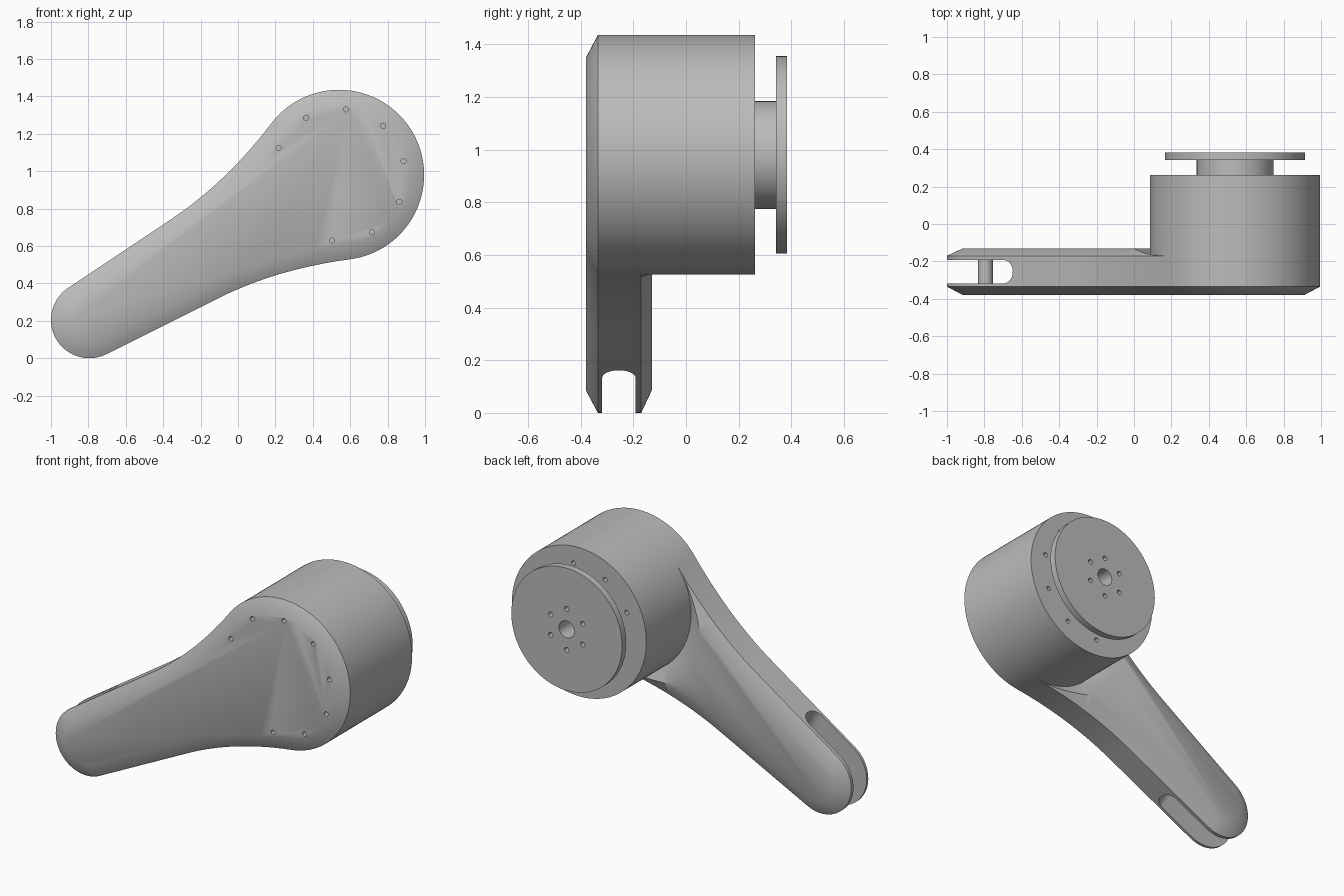
import bpy, bmesh
from math import sin, cos, pi, radians, hypot
from mathutils import Vector

if "Cube" in bpy.data.objects:
    bpy.data.objects.remove(bpy.data.objects["Cube"])

grey = bpy.data.materials.new("machined grey")
grey.use_nodes = True
grey.diffuse_color = (0.5, 0.5, 0.5, 1)
grey.node_tree.nodes["Principled BSDF"].inputs["Base Color"].default_value = (0.5, 0.5, 0.5, 1)

# Arm frame: u runs from the fork end to the drum, v across it
FORK, DRUM = Vector((-0.795, 0.205)), Vector((0.54, 0.98))
R_FORK, R_DRUM = 0.205, 0.455
LENGTH = (DRUM - FORK).length
U = (DRUM - FORK).normalized()
V = Vector((-U.y, U.x))
JOIN = radians(113)          # where the fillet meets the drum


def world(u, v, y):
    p = FORK + U * u + V * v
    return (p.x, y, p.y)


def arc(cu, r, a0, a1, n):
    return [(cu + r * cos(a0 + (a1 - a0) * i / n), r * sin(a0 + (a1 - a0) * i / n))
            for i in range(n + 1)]


def circle(cu, r, n=24, cv=0):
    return [(u, v + cv) for u, v in arc(cu, r, 0, 2 * pi, n)[:-1]]


def outline():
    """Closed teardrop: drum arc, concave flank, fork arc, mirrored flank."""
    drum = arc(LENGTH, R_DRUM, -JOIN, JOIN, 72)
    fork = arc(0, R_FORK, pi / 2 + 0.06, 3 * pi / 2 - 0.06, 36)
    end, mid, start = Vector(drum[-1]), Vector((1.0, 0.267)), Vector((0.65, 0.246))
    flank = [end * (1 - t) ** 2 + mid * 2 * t * (1 - t) + start * t * t
             for t in [i / 14 for i in range(1, 15)]]
    flank = [tuple(p) for p in flank]
    return drum + flank + fork + [(u, -v) for u, v in reversed(flank)]


def inset(pts, d):
    res = []
    for i, (u, v) in enumerate(pts):
        a, b = pts[i - 1], pts[(i + 1) % len(pts)]
        du, dv = b[0] - a[0], b[1] - a[1]
        k = d / hypot(du, dv)
        res.append((u - dv * k, v + du * k))
    return res


def loft(bm, layers):
    """Skin a stack of (outline, y) layers and cap both ends."""
    rings = [[bm.verts.new(world(u, v, y)) for u, v in pts] for pts, y in layers]
    for a, b in zip(rings, rings[1:]):
        for i in range(len(a)):
            bm.faces.new((a[i - 1], a[i], b[i], b[i - 1]))
    bm.faces.new(rings[0])
    bm.faces.new(rings[-1])


def finish(name, bm):
    bmesh.ops.recalc_face_normals(bm, faces=bm.faces[:])
    mesh = bpy.data.meshes.new(name)
    bm.to_mesh(mesh)
    bm.free()
    mesh.materials.append(grey)
    ob = bpy.data.objects.new(name, mesh)
    bpy.context.collection.objects.link(ob)
    return ob


def solid(name, *stacks):
    bm = bmesh.new()
    for layers in stacks:
        loft(bm, layers)
    return finish(name, bm)


def activate(ob):
    bpy.ops.object.select_all(action='DESELECT')
    ob.select_set(True)
    bpy.context.view_layer.objects.active = ob


def cut(ob, cutter):
    cutter.hide_render = True
    mod = ob.modifiers.new("cut", 'BOOLEAN')
    mod.operation, mod.solver, mod.object = 'DIFFERENCE', 'EXACT', cutter
    activate(ob)
    bpy.ops.object.modifier_apply(modifier=mod.name)
    bpy.data.objects.remove(cutter)


def smooth(ob):
    activate(ob)
    bpy.ops.object.shade_smooth_by_angle(angle=radians(32))


shape = outline()
tapered = inset(shape, 0.085)

# Housing: chamfered front cover, arm and drum in one body
housing = solid("arm_and_drum_housing",
                [(tapered, -0.38), (shape, -0.335), (shape, 0.263)])

# Clear the space behind the arm, outside the drum
clearance = (arc(LENGTH, R_DRUM, JOIN, 2 * pi - JOIN, 48)
             + arc(LENGTH, 2.2, 2 * pi - JOIN, JOIN, 8))
cut(housing, solid("clearance_cutter", [(clearance, -0.17), (clearance, 0.5)]))

# Fork slot through the arm end, with a rounded root
bm = bmesh.new()
HALF, MID = 0.0635, -0.255
slot = [(-0.5, HALF), (-0.5, -HALF)] + arc(0.30 - HALF, HALF, -pi / 2, pi / 2, 16)
sides = [[bm.verts.new(world(u, v, MID + w)) for u, w in slot] for v in (-0.5, 0.5)]
for i in range(len(slot)):
    bm.faces.new((sides[0][i - 1], sides[0][i], sides[1][i], sides[1][i - 1]))
for side in sides:
    bm.faces.new(side)
cut(housing, finish("slot_cutter", bm))

# Screw holes on the front and back of the drum, none on the arm side
tilt = radians(84) - U.angle_signed(Vector((1, 0)))
holes = []
for k in range(-5, 3):
    a = tilt + k * radians(36)
    ring = circle(LENGTH + 0.353 * cos(a), 0.014, 12, 0.353 * sin(a))
    holes += [[(ring, -0.45), (ring, -0.33)], [(ring, 0.2), (ring, 0.3)]]
cut(housing, solid("screw_hole_cutter", *holes))
smooth(housing)

# Chamfered back of the arm, relieved by a cone around the drum
arm_back = solid("arm_back_cover", [(shape, -0.17), (tapered, -0.13)])
cut(arm_back, solid("relief_cutter", [(circle(LENGTH, 0.39, 96), -0.2),
                                      (circle(LENGTH, 0.61, 96), -0.1)]))
smooth(arm_back)

# Pin across the fork
smooth(solid("fork_pin", [(circle(0, 0.04), -0.325), (circle(0, 0.04), -0.185)]))

# Output shaft and flange with bolt circle
flange = solid("output_flange",
               [(circle(LENGTH, 0.205, 72), 0.25), (circle(LENGTH, 0.205, 72), 0.342),
                (circle(LENGTH, 0.375, 72), 0.342), (circle(LENGTH, 0.375, 72), 0.383)])
bore = circle(LENGTH, 0.052)
holes = [[(bore, 0.262), (bore, 0.45)]]
turn = pi / 2 - U.angle_signed(Vector((1, 0)))
for k in range(6):
    a = turn + k * pi / 3
    ring = circle(LENGTH + 0.125 * cos(a), 0.015, 12, 0.125 * sin(a))
    holes.append([(ring, 0.30), (ring, 0.45)])
cut(flange, solid("bolt_hole_cutter", *holes))
smooth(flange)
